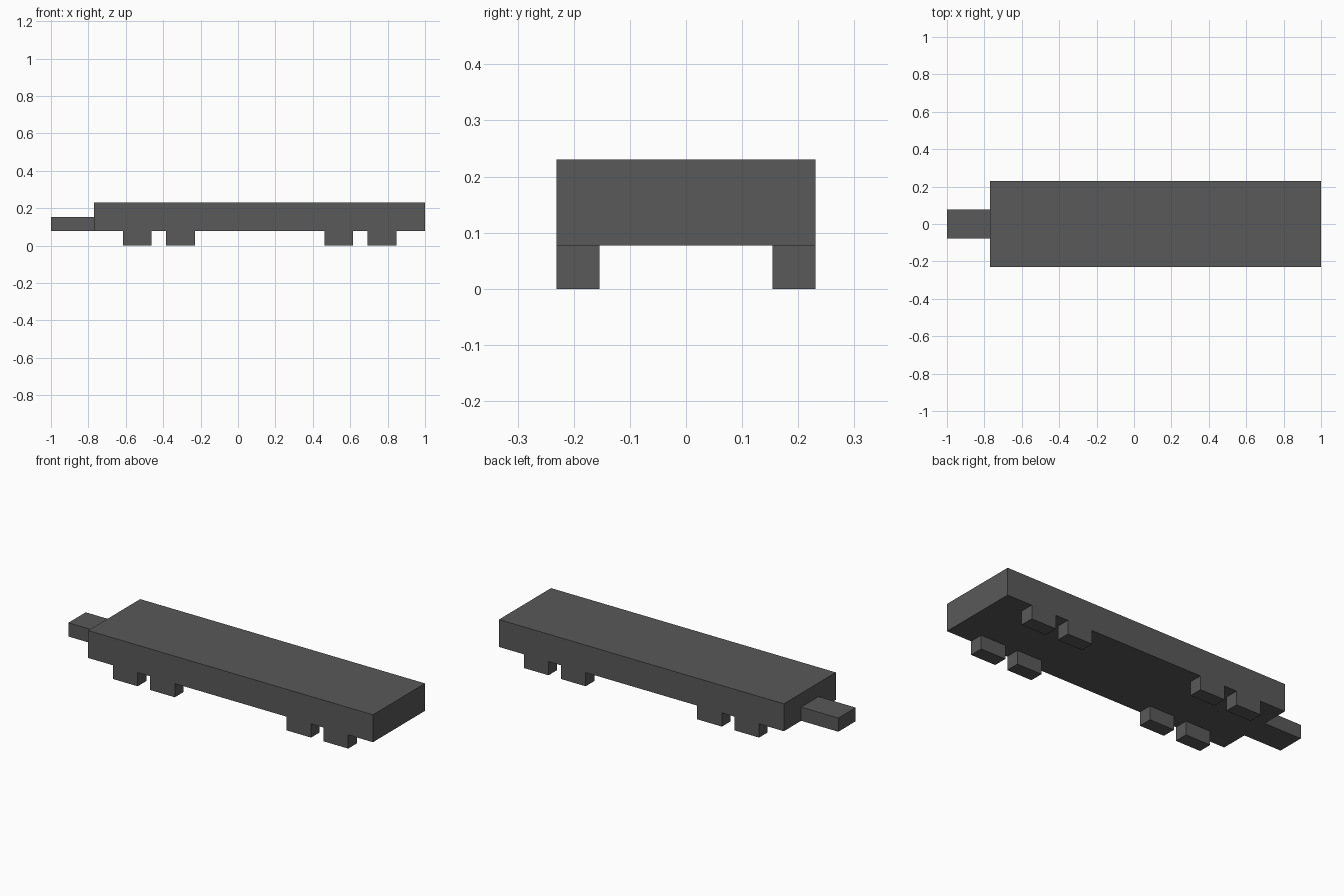
import bpy, bmesh
from mathutils import Vector

if "Cube" in bpy.data.objects:
    bpy.data.objects.remove(bpy.data.objects["Cube"])

U = 1 / 13  # model is built on a 26-unit long block grid

grey = bpy.data.materials.new("dark_grey")
grey.diffuse_color = (0.1, 0.1, 0.1, 1)
grey.use_nodes = True
grey.node_tree.nodes["Principled BSDF"].inputs["Base Color"].default_value = grey.diffuse_color


def box(name, lo, hi):
    """Axis-aligned box between two corners given in grid units."""
    lo, hi = Vector(lo) * U, Vector(hi) * U
    bm = bmesh.new()
    bmesh.ops.create_cube(bm, size=1)
    bmesh.ops.scale(bm, vec=hi - lo, verts=bm.verts)
    bmesh.ops.translate(bm, vec=(lo + hi) / 2, verts=bm.verts)
    mesh = bpy.data.meshes.new(name)
    bm.to_mesh(mesh)
    bm.free()
    mesh.materials.append(grey)
    obj = bpy.data.objects.new(name, mesh)
    bpy.context.collection.objects.link(obj)
    return obj


# Flat bed and the tongue at its left end
box("bed", (-10, -3, 1), (13, 3, 3))
box("tongue", (-13, -1, 1), (-10, 1, 2))

# Block feet: four along each long side, flush with the bed
for i, x in enumerate((-8, -5, 6, 9), 1):
    for side, y in (("front", -3), ("back", 2)):
        box(f"{side}_foot_{i}", (x, y, 0), (x + 2, y + 1, 1))
